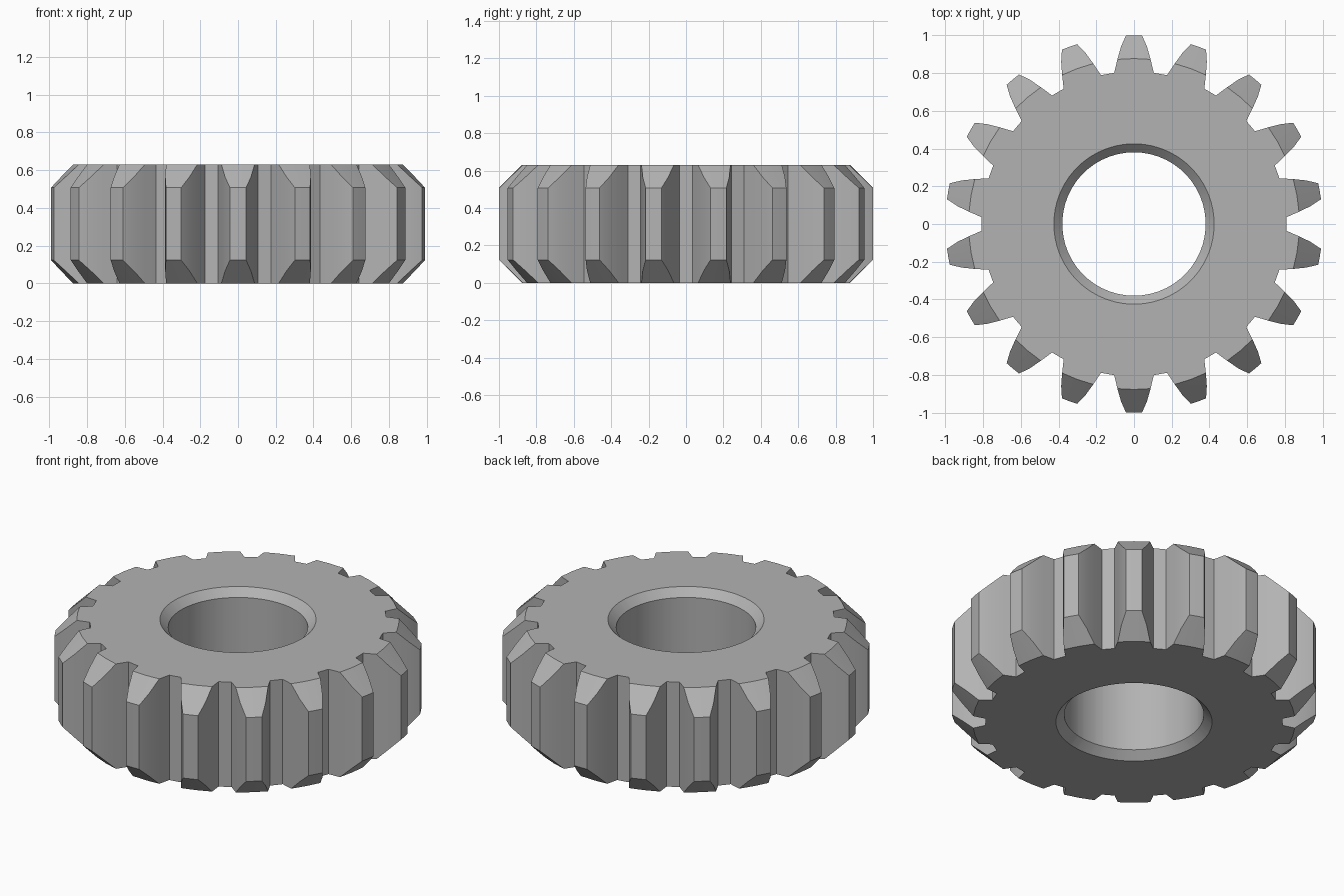
import bpy
import bmesh
from math import radians, sin, cos
from mathutils import Vector

cube = bpy.data.objects.get("Cube")
if cube:
    bpy.data.objects.remove(cube, do_unlink=True)

TEETH = 18
HEIGHT = 0.63
CHAMFER_R = 0.877          # radius where the conical tip chamfer starts
BORE_R = 0.38
BORE_CHAMFER = 0.045
# Half tooth outline from root to tip: (angle in degrees, radius)
ROOT, SHOULDER, FLANK, TIP = (7.47, 0.808), (5.75, CHAMFER_R), (4.2, 0.942), (2.46, 1.0)
PITCH = 360 / TEETH

steel = bpy.data.materials.new("steel grey")
steel.use_nodes = True
grey = (0.45, 0.45, 0.45, 1)
steel.diffuse_color = grey
steel.node_tree.nodes["Principled BSDF"].inputs["Base Color"].default_value = grey

bm = bmesh.new()


def polar(angle, radius, z):
    a = radians(angle)
    return Vector((sin(a) * radius, cos(a) * radius, z))


def face(points):
    bm.faces.new([bm.verts.new(p) for p in points])


def inset(radius):
    return max(0, radius - CHAMFER_R)


def wall(a, b):
    """Upright outer face between two outline points."""
    (a0, r0), (a1, r1) = a, b
    face([polar(a0, r0, inset(r0)), polar(a1, r1, inset(r1)),
          polar(a1, r1, HEIGHT - inset(r1)), polar(a0, r0, HEIGHT - inset(r0))])


def ring_strip(a, b):
    """Flat cap, bore chamfer and bore wall below one outline segment."""
    (a0, r0), (a1, r1) = a, b
    rim = BORE_R + BORE_CHAMFER
    section = [(0, 0), (rim, 0), (BORE_R, BORE_CHAMFER),
               (BORE_R, HEIGHT - BORE_CHAMFER), (rim, HEIGHT), (0, HEIGHT)]
    for (ra, za), (rb, zb) in zip(section, section[1:]):
        face([polar(a0, ra or r0, za), polar(a1, ra or r1, za),
              polar(a1, rb or r1, zb), polar(a0, rb or r0, zb)])


for i in range(TEETH):
    base = i * PITCH

    def at(point, side):
        return (base + side * point[0], point[1])

    left = [at(p, -1) for p in (ROOT, SHOULDER, FLANK, TIP)]
    middle = [(base, p[1]) for p in (SHOULDER, FLANK, TIP)]
    right = [at(p, 1) for p in (ROOT, SHOULDER, FLANK, TIP)]
    next_root = (base + PITCH - ROOT[0], ROOT[1])

    # Flanks, tip and valley floor
    outline = left + [middle[-1]] + right[::-1] + [next_root]
    for a, b in zip(outline, outline[1:]):
        wall(a, b)

    # Conical chamfers at both ends of the tooth
    for side in (left[1:], right[1:]):
        for k in range(2):
            loop = [side[k], middle[k], middle[k + 1], side[k + 1]]
            face([polar(a, r, inset(r)) for a, r in loop])
            face([polar(a, r, HEIGHT - inset(r)) for a, r in loop])

    # Caps and bore
    cap = left[:2] + [middle[0]] + right[1::-1] + [next_root]
    for a, b in zip(cap, cap[1:]):
        ring_strip(a, b)

bmesh.ops.remove_doubles(bm, verts=bm.verts, dist=0.0001)
bmesh.ops.recalc_face_normals(bm, faces=bm.faces)

mesh = bpy.data.meshes.new("gear_wheel")
bm.to_mesh(mesh)
bm.free()
mesh.materials.append(steel)
gear = bpy.data.objects.new("gear_wheel", mesh)
bpy.context.collection.objects.link(gear)

# Smooth bore and flanks, sharp machined edges
bpy.ops.object.select_all(action='DESELECT')
gear.select_set(True)
bpy.context.view_layer.objects.active = gear
bpy.ops.object.shade_smooth_by_angle(angle=radians(25))
